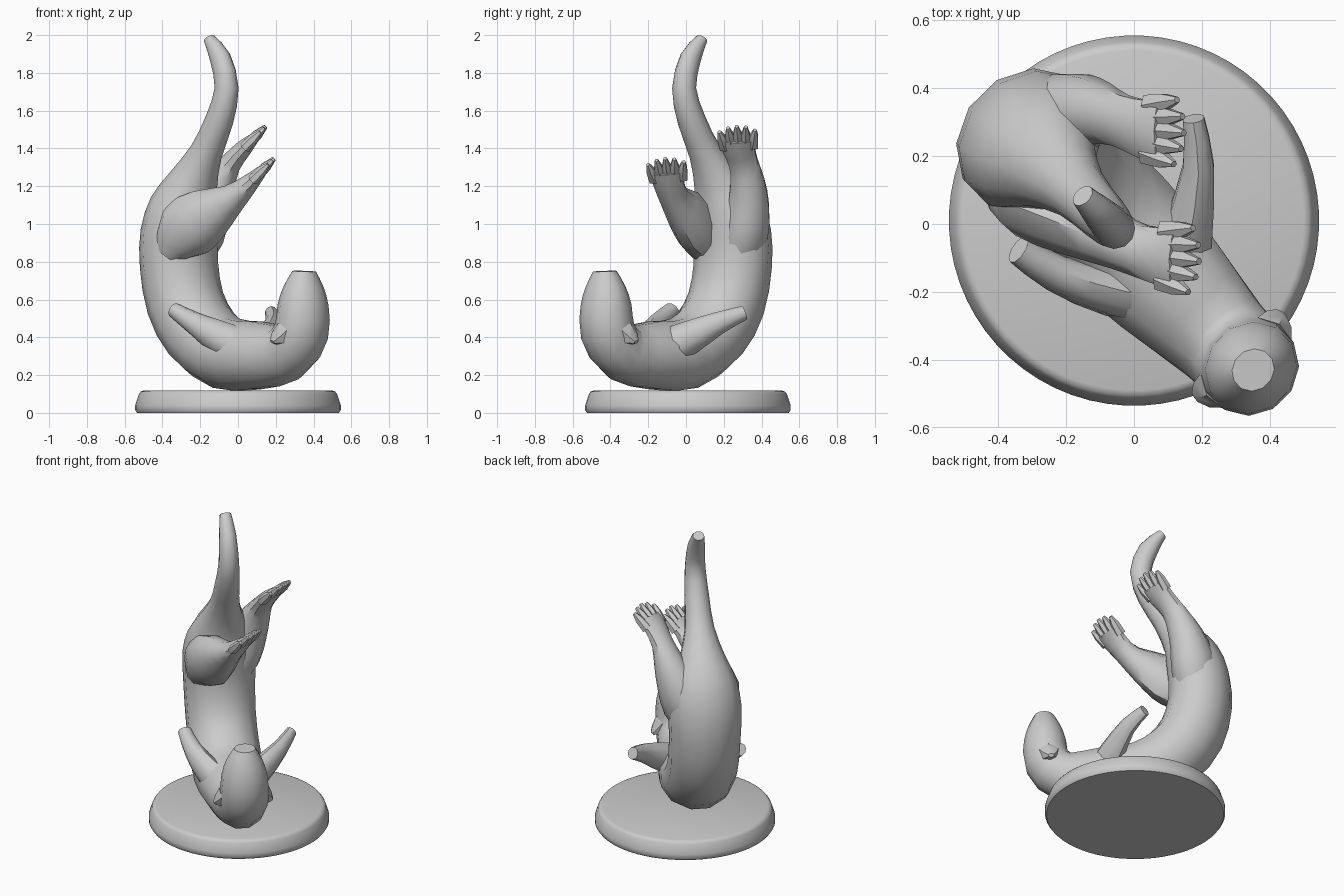
import bpy, bmesh, math
from mathutils import Vector

cube = bpy.data.objects.get("Cube")
if cube:
    bpy.data.objects.remove(cube)

GREY = (0.6, 0.6, 0.6, 1)
stone = bpy.data.materials.new("plain_grey")
stone.use_nodes = True
stone.diffuse_color = GREY
stone.node_tree.nodes["Principled BSDF"].inputs["Base Color"].default_value = GREY

FORWARD = Vector((0.70, -0.715, 0))   # from hips to head
SIDE = Vector((0.715, 0.70, 0))       # towards the animal's left
Y_AXIS = Vector((0, 1, 0))


def add_rings(bm, stations, side, sides):
    """Skin elliptical rings along (centre, thickness, width) stations."""
    rings = []
    last = len(stations) - 1
    for i, (centre, thick, wide) in enumerate(stations):
        tangent = (stations[min(i + 1, last)][0] - stations[max(i - 1, 0)][0]).normalized()
        across = (side - tangent * side.dot(tangent)).normalized()
        normal = tangent.cross(across)
        ring = []
        for k in range(sides):
            a = math.tau * (k + 0.5) / sides
            ring.append(bm.verts.new(centre + across * wide * math.cos(a) + normal * thick * math.sin(a)))
        rings.append(ring)
    for lower, upper in zip(rings, rings[1:]):
        for k in range(sides):
            n = (k + 1) % sides
            bm.faces.new((lower[k], lower[n], upper[n], upper[k]))
    bm.faces.new(rings[0][::-1])
    bm.faces.new(rings[-1])


def rounded(stations):
    """Add a curved in-between station to every span."""
    last = len(stations) - 1
    result = []
    for i in range(last):
        a, b, c, d = (stations[min(max(i + j, 0), last)] for j in (-1, 0, 1, 2))
        result.append(b)
        result.append(tuple((q + r) * 0.5625 - (p + s) * 0.0625 for p, q, r, s in zip(a, b, c, d)))
    return result + [stations[last]]


def finish(bm, name, angle=40):
    bmesh.ops.recalc_face_normals(bm, faces=bm.faces)
    mesh = bpy.data.meshes.new(name)
    bm.to_mesh(mesh)
    bm.free()
    mesh.materials.append(stone)
    obj = bpy.data.objects.new(name, mesh)
    bpy.context.collection.objects.link(obj)
    bpy.ops.object.select_all(action='DESELECT')
    obj.select_set(True)
    bpy.context.view_layer.objects.active = obj
    bpy.ops.object.shade_smooth_by_angle(angle=math.radians(angle))


def limb(name, rows, side, toes=0):
    """Tapered limb, with an optional fan of pointed toes."""
    bm = bmesh.new()
    stations = [(Vector(row[:3]), row[3], row[4]) for row in rows]
    add_rings(bm, rounded(stations), side, 10)
    end, thick, wide = stations[-1]
    ahead = (end - stations[-2][0]).normalized()
    across = (side - ahead * side.dot(ahead)).normalized()
    for i in range(toes):
        f = 2 * i / (toes - 1) - 1
        root = end + across * f * wide * 0.7 - ahead * 0.06
        tip = root + ahead * (0.155 - 0.035 * f * f) + across * f * 0.025
        mid = root.lerp(tip, 0.6)
        add_rings(bm, [(root, thick, wide * 0.36), (mid, thick * 0.9, wide * 0.27),
                       (tip, 0.012, 0.01)], side, 6)
    finish(bm, name)


# Round plinth with a sloping rim
bm = bmesh.new()
rim = [(0, 0.535), (0.015, 0.545), (0.04, 0.545), (0.1, 0.525), (0.113, 0.515), (0.118, 0.5)]
add_rings(bm, [(Vector((0, 0.01, z)), r, r) for z, r in rim], Y_AXIS, 64)
finish(bm, "plinth")

# Curled body from nose to tail tip: forward, height, thickness, width
spine = [
    (0.552, 0.75, 0.06, 0.065), (0.548, 0.67, 0.1, 0.11), (0.543, 0.57, 0.13, 0.14),
    (0.53, 0.43, 0.142, 0.15), (0.42, 0.32, 0.155, 0.155), (0.19, 0.305, 0.185, 0.195),
    (-0.035, 0.315, 0.195, 0.215), (-0.226, 0.42, 0.2, 0.215), (-0.346, 0.58, 0.2, 0.215),
    (-0.395, 0.78, 0.195, 0.22), (-0.39, 0.95, 0.19, 0.225), (-0.35, 1.1, 0.17, 0.2),
    (-0.285, 1.23, 0.125, 0.14), (-0.19, 1.38, 0.085, 0.09), (-0.09, 1.55, 0.075, 0.075),
    (-0.035, 1.72, 0.065, 0.062), (-0.084, 1.88, 0.06, 0.052), (-0.165, 1.98, 0.03, 0.035),
]
bm = bmesh.new()
body = [(FORWARD * s - SIDE * 0.05 + Vector((0, 0, z)), t, w) for s, z, t, w in spine]
add_rings(bm, rounded(body), SIDE, 12)
finish(bm, "body")

# Hind legs with webbed feet
limb("left_hind_leg", [
    (-0.28, 0.26, 0.78, 0.11, 0.11), (-0.22, 0.31, 0.95, 0.15, 0.13), (-0.16, 0.33, 1.1, 0.125, 0.115),
    (-0.1, 0.325, 1.22, 0.09, 0.095), (-0.04, 0.305, 1.32, 0.058, 0.08), (0.03, 0.28, 1.4, 0.045, 0.09),
    (0.08, 0.275, 1.45, 0.03, 0.1),
], Y_AXIS, toes=5)
limb("right_hind_leg", [
    (-0.36, 0.13, 0.86, 0.09, 0.1), (-0.28, 0.07, 0.965, 0.165, 0.12), (-0.16, 0.01, 1.05, 0.145, 0.11),
    (-0.03, -0.06, 1.135, 0.08, 0.08), (0.06, -0.09, 1.215, 0.05, 0.085), (0.125, -0.1, 1.28, 0.03, 0.1),
], Y_AXIS, toes=5)

# Front legs reaching out to each side
limb("left_front_leg", [
    (0.12, -0.2, 0.3, 0.1, 0.1), (0.16, -0.02, 0.38, 0.095, 0.075),
    (0.19, 0.17, 0.475, 0.06, 0.048), (0.175, 0.31, 0.53, 0.038, 0.033),
], Vector((1, 0, 0)))
limb("right_front_leg", [
    (0.13, -0.21, 0.3, 0.1, 0.1), (-0.06, -0.2, 0.38, 0.095, 0.075),
    (-0.23, -0.145, 0.475, 0.06, 0.055), (-0.34, -0.075, 0.545, 0.04, 0.045),
], Y_AXIS)

# Small ears, mirrored across the head
for name, sign in (("left_ear", 1), ("right_ear", -1)):
    bm = bmesh.new()
    root = FORWARD * 0.51 + SIDE * (sign * 0.11 - 0.05) + Vector((0, 0, 0.42))
    out = SIDE * sign * 0.065 - FORWARD * 0.02 - Vector((0, 0, 0.045))
    add_rings(bm, [(root, 0.07, 0.07), (root + out * 0.6, 0.04, 0.05), (root + out, 0.012, 0.02)],
              FORWARD, 6)
    finish(bm, name)
